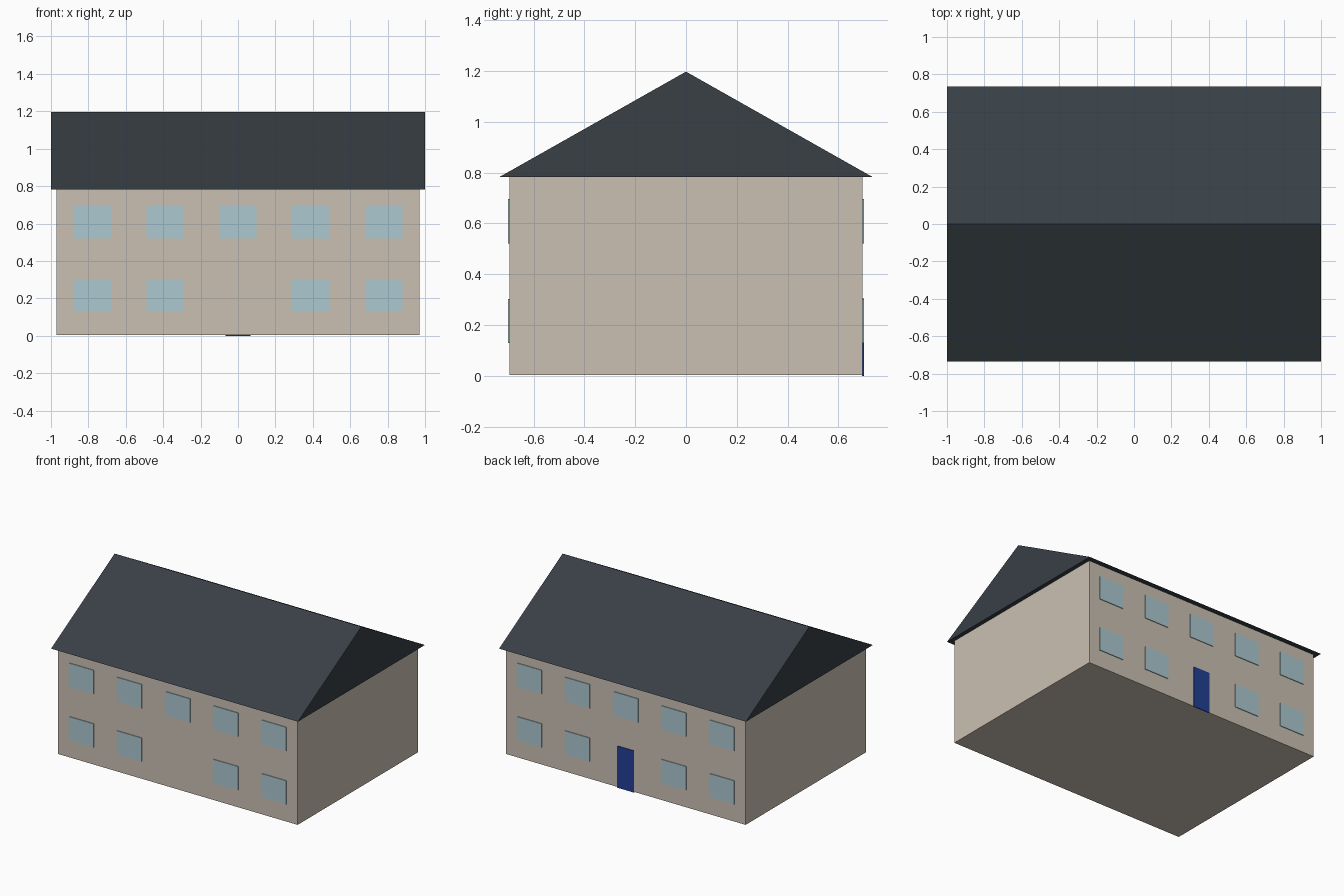
import bpy
import bmesh

cube = bpy.data.objects.get("Cube")
if cube:
    bpy.data.objects.remove(cube, do_unlink=True)


def material(name, rgb):
    mat = bpy.data.materials.new(name)
    mat.use_nodes = True
    mat.diffuse_color = (*rgb, 1)
    mat.node_tree.nodes["Principled BSDF"].inputs["Base Color"].default_value = (*rgb, 1)
    return mat


WALL = material("beige_wall", (0.60, 0.53, 0.45))
ROOF = material("slate_roof", (0.04, 0.05, 0.06))
GLASS = material("pale_blue_glass", (0.41, 0.58, 0.63))
DOOR = material("blue_door", (0.016, 0.05, 0.30))


def add_object(name, bm, mat):
    bmesh.ops.recalc_face_normals(bm, faces=bm.faces)
    mesh = bpy.data.meshes.new(name)
    bm.to_mesh(mesh)
    bm.free()
    mesh.materials.append(mat)
    obj = bpy.data.objects.new(name, mesh)
    bpy.context.collection.objects.link(obj)
    return obj


def box(name, low, high, mat):
    bm = bmesh.new()
    bmesh.ops.create_cube(bm, size=1)
    for v in bm.verts:
        v.co = [(a + b) / 2 + c * (b - a) for a, b, c in zip(low, high, v.co)]
    return add_object(name, bm, mat)


# Main dimensions
HALF_X, HALF_Y, EAVE = 0.97, 0.695, 0.782
PLATE = 0.005

# House body
box("walls", (-HALF_X, -HALF_Y, 0.003), (HALF_X, HALF_Y, EAVE), WALL)

# Gabled roof: triangle profile extruded along the ridge
bm = bmesh.new()
profile = [(-0.735, EAVE), (0.735, EAVE), (0, 1.197)]
gable = bm.faces.new([bm.verts.new((-1, y, z)) for y, z in profile])
extruded = bmesh.ops.extrude_face_region(bm, geom=[gable])["geom"]
bmesh.ops.translate(bm, vec=(2, 0, 0),
                    verts=[g for g in extruded if isinstance(g, bmesh.types.BMVert)])
add_object("roof", bm, ROOF)


def wall_plate(name, side, x, half_width, bottom, top, mat):
    """Thin plate on the front (side -1) or back (side 1) wall."""
    y0, y1 = sorted((side * (HALF_Y - 0.002), side * (HALF_Y + PLATE)))
    box(name, (x - half_width, y0, bottom), (x + half_width, y1, top), mat)


# Windows on both long walls; the middle of the ground floor stays free
for label, side in (("front", -1), ("back", 1)):
    for floor, bottom, top in (("lower", 0.13, 0.303), ("upper", 0.521, 0.695)):
        for column in range(-2, 3):
            if floor == "lower" and column == 0:
                continue
            wall_plate(f"{label}_{floor}_window_{column + 3}", side,
                       column * 0.39, 0.1, bottom, top, GLASS)

# Back door
wall_plate("back_door", 1, 0, 0.067, 0, 0.305, DOOR)
